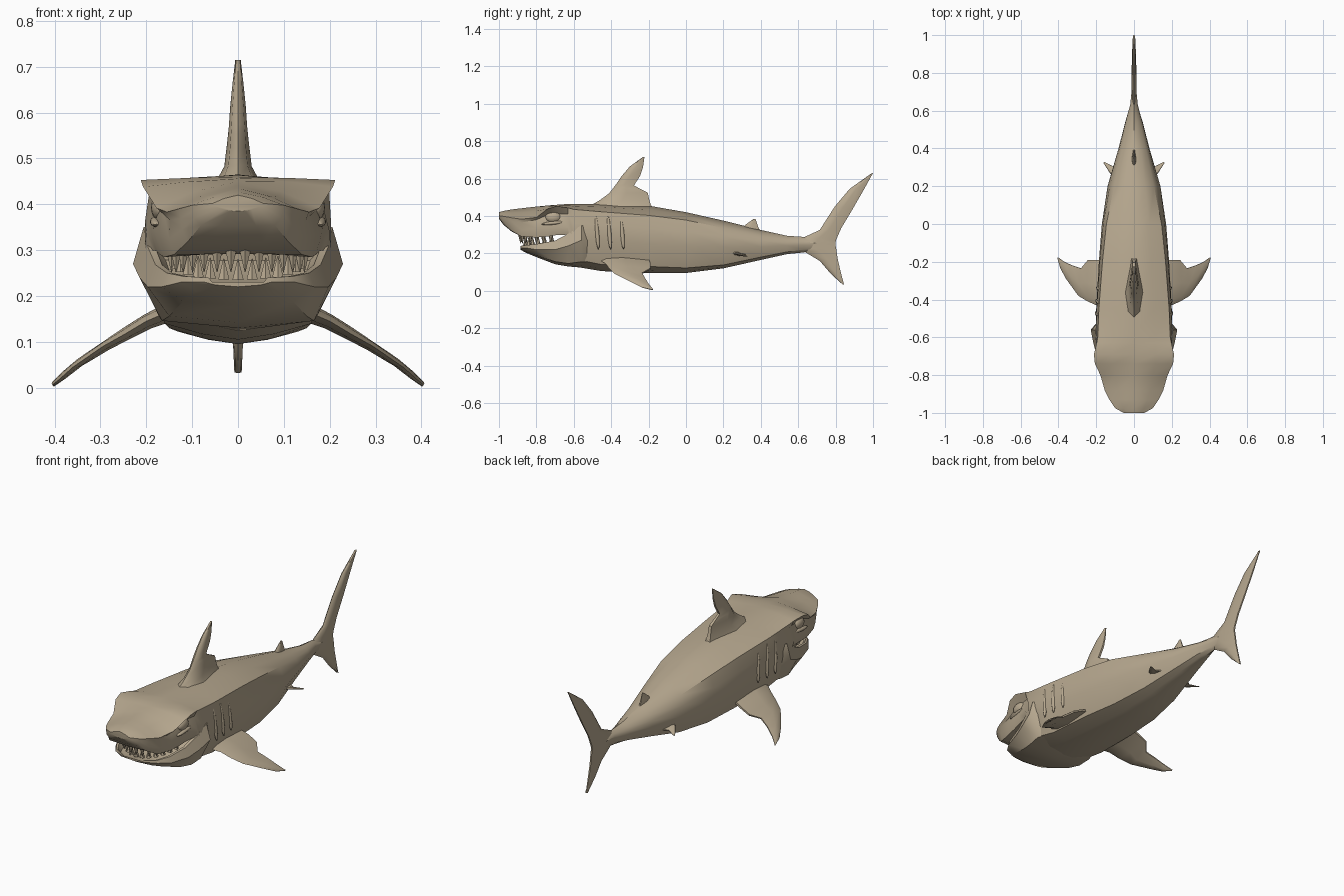
import bpy, bmesh, math
from mathutils import Vector

skin = bpy.data.materials.new("tan_skin")
skin.diffuse_color = (0.47, 0.39, 0.275, 1)


def finish(name, bm, angle=35):
    """Turn a bmesh into a smooth shaded object."""
    bmesh.ops.recalc_face_normals(bm, faces=bm.faces)
    me = bpy.data.meshes.new(name)
    bm.to_mesh(me)
    bm.free()
    me.materials.append(skin)
    ob = bpy.data.objects.new(name, me)
    bpy.context.collection.objects.link(ob)
    bpy.ops.object.select_all(action='DESELECT')
    ob.select_set(True)
    bpy.context.view_layer.objects.active = ob
    bpy.ops.object.shade_smooth_by_angle(angle=math.radians(angle))
    return ob


def loft(bm, rings):
    """Skin closed rings of equal length and cap both ends."""
    loops = [[bm.verts.new(p) for p in r] for r in rings]
    n = len(loops[0])
    for a, b in zip(loops, loops[1:]):
        for i in range(n):
            j = (i + 1) % n
            bm.faces.new((a[i], a[j], b[j], b[i]))
    bm.faces.new(loops[0])
    bm.faces.new(loops[-1])


def mirrored_ring(y, half):
    """Half profile from top centre to bottom centre, closed by its mirror."""
    pts = half + [(-x, z) for x, z in reversed(half[1:-1])]
    return [(x, y, z) for x, z in pts]


def body_ring(y, zt, we, ze, wu, zu, wm, zm, wl, zl, zb):
    return mirrored_ring(y, [(0, zt), (we * .55, zt + (ze - zt) * .4), (we, ze),
                             (wu, zu), (wm, zm), (wl, zl), (wl * .5, zb + (zl - zb) * .35), (0, zb)])


# Head and upper jaw: y, top, brow edge, eye socket, cheek, lip, palate
head = [
    (-1.0, .420, .055, .402, .052, .396, .045, .391, .030, .388, .385),
    (-.975, .427, .10, .398, .098, .385, .095, .370, .080, .355, .352),
    (-.93, .435, .13, .390, .125, .370, .122, .345, .110, .318, .315),
    (-.88, .441, .155, .383, .148, .365, .150, .325, .140, .290, .292),
    (-.80, .450, .178, .392, .162, .380, .170, .335, .160, .285, .292),
    (-.74, .456, .207, .438, .168, .405, .185, .345, .170, .290, .298),
    (-.69, .460, .212, .453, .170, .410, .190, .340, .178, .298, .300),
    (-.63, .464, .198, .443, .182, .410, .200, .340, .188, .300, .300),
]
# Trunk: y, top, ridge, flank, belly edge, bottom
trunk = [
    (-.60, .465, .192, .435, .204, .28, .170, .170, .130),
    (-.45, .465, .186, .422, .200, .27, .160, .140, .105),
    (-.20, .455, .167, .403, .186, .25, .150, .130, .095),
    (0, .420, .146, .378, .170, .24, .130, .122, .095),
    (.20, .375, .106, .336, .140, .235, .100, .138, .120),
    (.40, .325, .062, .295, .082, .235, .060, .180, .165),
    (.54, .294, .032, .276, .046, .242, .034, .208, .196),
    (.63, .288, .014, .270, .018, .245, .014, .220, .205),
    (.70, .275, .008, .262, .010, .245, .008, .230, .220),
]
rings = [body_ring(*r) for r in head]
for y, zt, we, ze, wm, zm, wl, zl, zb in trunk:
    wu, zu = we * .45 + wm * .55 + .004, ze * .55 + zm * .45
    rings.append(body_ring(y, zt, we, ze, wu, zu, wm, zm, wl, zl, zb))
bm = bmesh.new()
loft(bm, rings)
finish("body", bm)

# Lower jaw with a sunken mouth floor, flaring into the cheek flange
jaw = [
    (-.885, .070, .240, .072, .230, .050, .224, .220),
    (-.86, .120, .243, .125, .230, .090, .210, .205),
    (-.80, .155, .250, .166, .220, .120, .188, .180),
    (-.70, .180, .268, .197, .220, .150, .156, .142),
    (-.63, .196, .305, .215, .240, .166, .146, .130),
    (-.56, .206, .350, .229, .270, .172, .155, .124),
    (-.52, .185, .350, .195, .270, .155, .155, .125),
]
rings = []
for y, wt, zt, wm, zm, wl, zl, zb in jaw:
    d = min(.03, (zt - zb) * .5)
    rings.append(mirrored_ring(y, [(0, zt - d), (wt * .8, zt - d), (wt * .92, zt), (wt, zt),
                                   (wm, zm), (wl, zl), (0, zb)]))
bm = bmesh.new()
loft(bm, rings)
finish("lower_jaw", bm)


# Fins: stations of leading point, trailing point and half thickness
def fin(name, stations, normal, sides=(1,)):
    bm = bmesh.new()
    n = Vector(normal).normalized()
    for s in sides:
        rings = []
        for lead, trail, t in stations:
            a, b = Vector(lead), Vector(trail)
            ring = [a, a.lerp(b, .12) + n * t * .7, a.lerp(b, .45) + n * t, b + n * t * .3,
                    b - n * t * .3, a.lerp(b, .45) - n * t, a.lerp(b, .12) - n * t * .7]
            rings.append([(p.x * s, p.y, max(p.z, 0)) for p in ring])
        loft(bm, rings)
    return finish(name, bm, 40)


def flat(rows):
    return [((0, a, b), (0, c, d), t) for a, b, c, d, t in rows]


fin("dorsal_fin", flat([
    (-.52, .450, -.18, .440, .050), (-.46, .485, -.195, .480, .030),
    (-.41, .522, -.205, .525, .025), (-.385, .555, -.245, .545, .022),
    (-.37, .575, -.278, .563, .020), (-.345, .612, -.245, .615, .017),
    (-.30, .665, -.230, .660, .012), (-.232, .714, -.222, .715, .006)]), (1, 0, 0))
fin("tail_fin", flat([
    (.992, .628, 1.0, .630, .006), (.875, .545, .955, .548, .010),
    (.795, .450, .893, .440, .012), (.715, .325, .830, .335, .013),
    (.63, .286, .802, .270, .013), (.60, .245, .798, .250, .013),
    (.64, .205, .803, .225, .013), (.715, .160, .812, .165, .012),
    (.775, .090, .825, .110, .011), (.836, .035, .845, .032, .008)]), (1, 0, 0))
fin("rear_dorsal_fin", flat([
    (.29, .330, .40, .310, .014), (.325, .358, .385, .345, .009),
    (.362, .385, .372, .384, .004)]), (1, 0, 0))
fin("pectoral_fin", [
    ((.13, -.48, .175), (.14, -.20, .165), .022), ((.20, -.43, .145), (.19, -.19, .145), .017),
    ((.245, -.41, .118), (.242, -.19, .118), .014), ((.295, -.38, .090), (.28, -.235, .093), .011),
    ((.36, -.29, .045), (.326, -.22, .068), .009), ((.39, -.235, .018), (.37, -.20, .036), .008),
    ((.405, -.18, .006), (.402, -.177, .008), .005)], (.5, 0, .87), (1, -1))
fin("pelvic_fin", [
    ((.085, .22, .205), (.07, .33, .195), .013), ((.128, .27, .198), (.112, .305, .190), .008),
    ((.163, .325, .186), (.155, .328, .184), .003)], (.3, 0, .95), (1, -1))


# Flattened balls, used for eyes, eyelids and gill flaps
def blob(bm, loc, size, rx=0, ry=0):
    from mathutils import Matrix
    for s in (1, -1):
        m = (Matrix.Translation((loc[0] * s, loc[1], loc[2])) @ Matrix.Rotation(ry * s, 4, 'Y')
             @ Matrix.Rotation(rx, 4, 'X') @ Matrix.Diagonal((*size, 1)))
        bmesh.ops.create_uvsphere(bm, u_segments=16, v_segments=10, radius=1, matrix=m)


bm = bmesh.new()
blob(bm, (.168, -.71, .393), (.022, .042, .030))
finish("eyes", bm)
bm = bmesh.new()
blob(bm, (.178, -.71, .362), (.014, .062, .010), rx=.1)
finish("lower_eyelids", bm)
bm = bmesh.new()
for y, x, z, h in ((-.475, .196, .31, .090), (-.41, .193, .31, .090), (-.34, .189, .30, .078)):
    blob(bm, (x, y, z), (.010, .011, h), rx=.08, ry=-.07)
finish("gill_flaps", bm)


# Teeth: cones along the curve of each jaw
def teeth(name, count, a, b, depth, upper):
    bm = bmesh.new()
    for i in range(count):
        t = math.radians(-78 + 156 * i / (count - 1))
        x, y = a * math.sin(t), -.68 - b * math.cos(t)
        base = .30 if upper else .235 + .03 * (1 - math.cos(t))
        ret = bmesh.ops.create_cone(bm, cap_ends=True, segments=6, radius1=.014, radius2=.001, depth=depth)
        for v in ret["verts"]:
            z = v.co.z + depth / 2
            v.co = (v.co.x + x, v.co.y + y, base + (-z if upper else z))
    finish(name, bm, 30)


teeth("upper_teeth", 14, .148, .205, .048, True)
teeth("lower_teeth", 13, .138, .180, .046, False)
